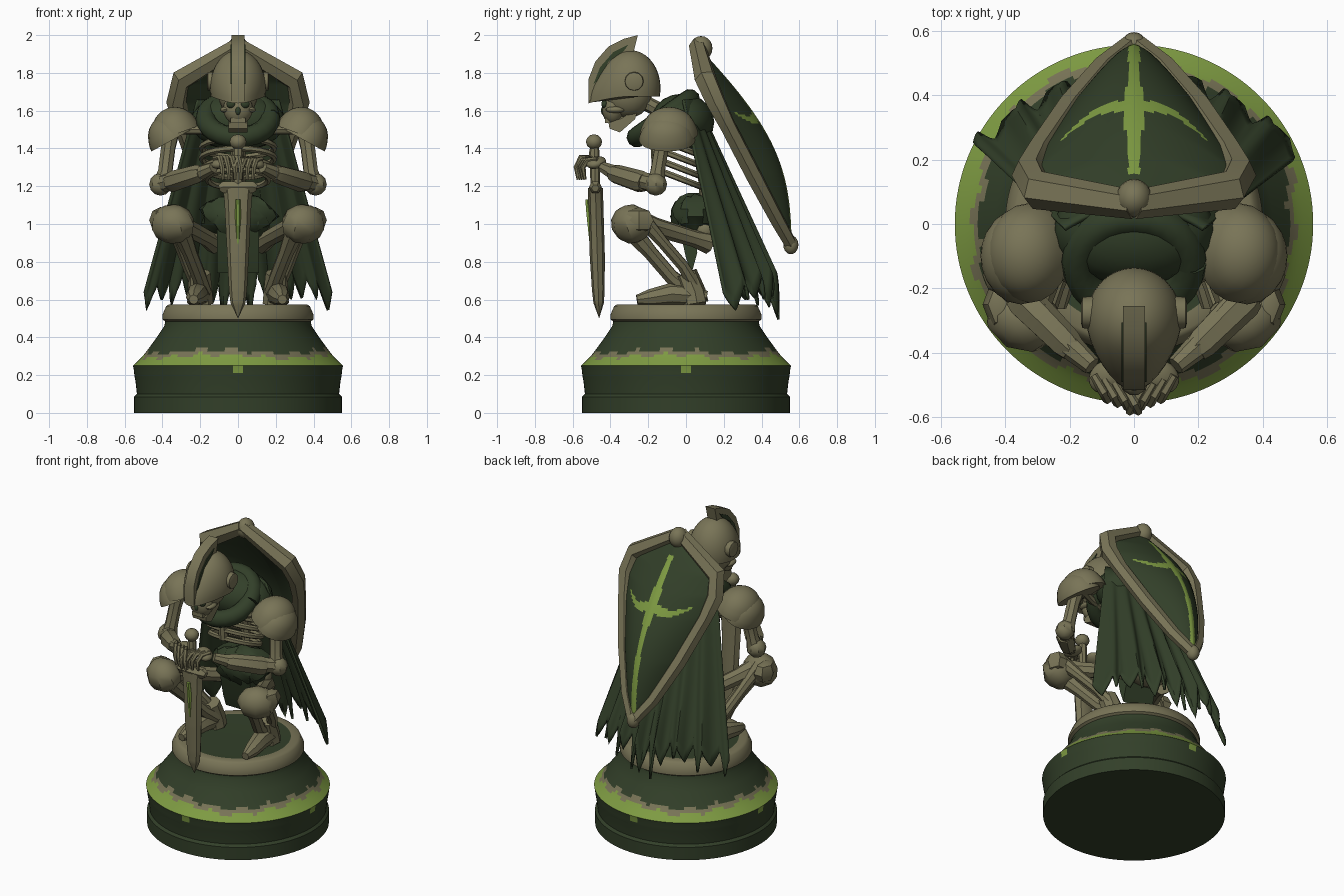
import bpy, bmesh, random
from math import sin, cos, pi, acos, radians
from mathutils import Vector, Euler

random.seed(4)
cube = bpy.data.objects.get("Cube")
if cube:
    bpy.data.objects.remove(cube, do_unlink=True)


def material(name, rgb):
    m = bpy.data.materials.new(name)
    m.use_nodes = True
    m.diffuse_color = (*rgb, 1)
    m.node_tree.nodes["Principled BSDF"].inputs["Base Color"].default_value = (*rgb, 1)
    return m


BONE = material("weathered bone", (.19, .175, .095))
DARK = material("dark green", (.032, .05, .022))
LIME = material("moss green", (.21, .33, .055))
SIDES = ((1, "left"), (-1, "right"))


def finish(name, bm, mats, rule=None):
    for f in bm.faces:
        f.material_index = rule(f.calc_center_median()) if rule else 0
    me = bpy.data.meshes.new(name)
    bm.to_mesh(me)
    bm.free()
    for m in mats:
        me.materials.append(m)
    ob = bpy.data.objects.new(name, me)
    bpy.context.collection.objects.link(ob)
    return ob


def surface(name, fn, rows, cols, mats, rule=None, closed=True):
    """Sheet of quads over fn(row, col), welded and optionally capped."""
    bm = bmesh.new()
    v = [[bm.verts.new(fn(i / rows, j / cols)) for j in range(cols + 1)] for i in range(rows + 1)]
    for i in range(rows):
        for j in range(cols):
            bm.faces.new((v[i][j], v[i][j + 1], v[i + 1][j + 1], v[i + 1][j]))
    bmesh.ops.remove_doubles(bm, verts=bm.verts, dist=.0002)
    if closed:
        bmesh.ops.holes_fill(bm, edges=[e for e in bm.edges if e.is_boundary])
        bmesh.ops.recalc_face_normals(bm, faces=bm.faces)
    return finish(name, bm, mats, rule)


def tube(name, pts, radii, mat, sides=8):
    """Round bar through pts, one radius per point."""
    pts = [Vector(p) for p in pts]
    n = len(pts) - 1
    if not isinstance(radii, (list, tuple)):
        radii = [radii] * (n + 1)
    tans = [(pts[min(i + 1, n)] - pts[max(i - 1, 0)]).normalized() for i in range(n + 1)]
    quats = [tans[0].to_track_quat('Z', 'Y')]
    for a, b in zip(tans, tans[1:]):
        quats.append(a.rotation_difference(b) @ quats[-1])

    def fn(t, s):
        i, a = round(t * n), s * 2 * pi
        return pts[i] + quats[i] @ (Vector((cos(a), sin(a), 0)) * radii[i])
    return surface(name, fn, n, sides, [mat])


def ball(name, c, r, mat, rot=(0, 0, 0), low=-1, bend=None, rows=10, cols=20):
    """Ellipsoid, cut below the given height; bend reshapes each point."""
    q = Euler(rot)

    def fn(t, s):
        a, b = t * acos(low), s * 2 * pi
        p = Vector((sin(a) * cos(b), sin(a) * sin(b), cos(a)))
        p = bend(p) if bend else p
        p = Vector((p.x * r[0], p.y * r[1], p.z * r[2]))
        p.rotate(q)
        return p + Vector(c)
    return surface(name, fn, rows, cols, [mat])


def slab(name, outline, half, mat, x=0):
    """Side profile in (y, z), extruded across x."""
    bm = bmesh.new()
    f = bm.faces.new([bm.verts.new((x - half, y, z)) for y, z in outline])
    g = bmesh.ops.extrude_face_region(bm, geom=[f])["geom"]
    bmesh.ops.translate(bm, vec=(half * 2, 0, 0), verts=[e for e in g if isinstance(e, bmesh.types.BMVert)])
    bmesh.ops.recalc_face_normals(bm, faces=bm.faces)
    return finish(name, bm, [mat])


def lerp_table(table, t):
    for (a, p), (b, q) in zip(table, table[1:]):
        if t <= b:
            return p + (q - p) * (t - a) / (b - a)
    return table[-1][1]


# Pedestal: turned profile with a chipped, mossy ledge
profile = [(0, 0), (.55, 0), (.55, .085), (.535, .1), (.543, .17), (.547, .19), (.55, .21), (.552, .23),
           (.556, .25), (.54, .265), (.525, .28), (.51, .295), (.497, .31), (.485, .325), (.47, .345),
           (.43, .4), (.39, .46), (.385, .485), (.4, .495), (.4, .52), (.38, .565), (.365, .575), (.32, .572), (0, .572)]


def pedestal_point(t, s):
    r, z = profile[round(t * (len(profile) - 1))]
    return (r * cos(s * 2 * pi), r * sin(s * 2 * pi), z)


def pedestal_rule(c):
    a = Vector((c.x, c.y)).angle_signed(Vector((1, 0)), 0)
    chip = sin(a * 7) * sin(a * 11 + 1) * .02
    if c.z > .485:
        return 1 if c.z > .57 and c.xy.length < .32 else 0
    if c.z < .25:
        return 2 if c.z > .2 and .25 - c.z < .045 - min(abs(c.x), abs(c.y)) else 1
    if c.z < .3 + chip:
        return 2
    return 0 if c.z < .325 + chip else 1


surface("pedestal", pedestal_point, len(profile) - 1, 128, [BONE, DARK, LIME], pedestal_rule)

# Shield: kite outline, domed panel, thick rim
widths = [(0, .0), (.17, .3), (.28, .325), (.4, .295), (.65, .2), (.87, .095), (1, .0)]


def shield_point(t, f, dome=.15):
    w = lerp_table(widths, t)
    return Vector((f * w, .06 + .5 * t - .04 * abs(f) * w / .3 + dome * (1 - f * f) * sin(pi * t), 1.945 - 1.06 * t))


def emblem(c):
    x, t = abs(c.x), (1.945 - c.z) / 1.06
    stem = x < .018 + .02 * max(0, 1 - abs(t - .34) * 7) and t > .1
    arm = x < .23 and abs(t - .34 - .03 * sin(x * 14)) < .03 - .1 * x
    return 0 if stem or arm else 1


panel = surface("shield_panel", lambda t, s: shield_point(t, s * 2 - 1), 90, 60, [LIME, DARK], emblem, closed=False)
mod = panel.modifiers.new("thickness", 'SOLIDIFY')
mod.thickness, mod.offset, mod.material_offset = .03, -1, 1
for s, side in SIDES:
    steps = [k[0] for k in widths]
    tube(side + "_shield_rim", [shield_point(t, s, 0) for t in steps],
         [.045, .06, .055, .045, .045, .04, .035], BONE, 6)
ball("shield_top_boss", (0, .08, 1.93), (.055, .06, .065), BONE)
ball("shield_tip_boss", (0, .555, .89), (.04, .04, .05), BONE)

# Cape: flared sheet with folds and a torn hem
tears = [random.uniform(.08, .26) for _ in range(16)]


def cape_point(t, s):
    a = s * 2 - 1
    k = min(int(s * 15), 14)
    spike = tears[k] * (1 - abs((s * 15 - k) * 2 - 1))
    fold = sin(a * 24) * .025 * t
    return ((.22 + .28 * t) * a * (1 + spike * t ** 6 * .3),
            .06 + .4 * t - (.07 + .16 * t) * a * a + fold + spike * t ** 5 * .15,
            1.66 - t * (.92 + .1 * a ** 4) - spike * t ** 5)


cape = surface("cape", cape_point, 20, 120, [DARK], closed=False)
cape.modifiers.new("thickness", 'SOLIDIFY').thickness = .015
ball("shoulder_cloth", (0, -.02, 1.54), (.25, .17, .15), DARK)
tube("cowl", [(.17 * cos(a * pi / 12), -.12 + .14 * sin(a * pi / 12), 1.56 + .1 * sin(a * pi / 12))
              for a in range(25)], .055, DARK, 10)

# Torso: spine, ribs, hips and waist cloth
tube("spine", [(0, -.25, 1.66), (0, -.1, 1.58), (0, .07, 1.42), (0, .11, 1.2), (0, .1, .98)], .04, BONE)
tube("breastbone", [(0, -.16, 1.45), (0, -.15, 1.28)], .03, BONE)
for i in range(5):
    z, w = 1.46 - i * .055, .2 - abs(i - 1.5) * .015
    tube(f"rib_{i}", [(w * sin(a), -.03 + .13 * cos(a), z - .05 * cos(a))
                      for a in [k * pi / 10 for k in range(21)]], .017, BONE, 6)
ball("hips", (0, .1, .97), (.17, .1, .1), BONE)
ball("waist_cloth", (0, .05, 1.04), (.2, .13, .12), DARK,
     bend=lambda p: p * (1 + .1 * sin(p.x * 14 + p.z * 9)))
slab("loin_cloth", [(-.05, 1.05), (.03, 1.05), (.06, .85), (.03, .74), (.0, .82)], .11, DARK)

# Skull and jaw
ball("skull", (0, -.31, 1.69), (.105, .13, .13), BONE)
ball("face", (0, -.385, 1.61), (.078, .06, .085), BONE)
slab("jaw", [(-.25, 1.62), (-.27, 1.555), (-.35, 1.485), (-.405, 1.505), (-.41, 1.535), (-.34, 1.56)], .05, BONE)
slab("teeth", [(-.33, 1.57), (-.43, 1.56), (-.43, 1.535), (-.33, 1.53)], .04, BONE)
ball("nose_hole", (0, -.44, 1.6), (.014, .01, .022), DARK)


# Helmet: dome drawn forward into a peak, curved crest
def helmet_bend(p):
    front = max(0, -p.y) ** 2
    low = max(0, .75 - p.z)
    return Vector((p.x * (1 - .15 * front * low), p.y - .45 * front * low, p.z - .2 * front * low))


ball("helmet", (0, -.295, 1.72), (.148, .16, .2), BONE, low=-.22, bend=helmet_bend, rows=14, cols=32)
outer = [(-.515, 1.65), (-.515, 1.77), (-.48, 1.86), (-.41, 1.94), (-.33, 1.98), (-.255, 2.0)]
slab("helmet_crest", outer + [(-.28, 1.9), (-.38, 1.84), (-.43, 1.75), (-.47, 1.65)], .034, BONE)
for s, side in SIDES:
    slab(side + "_crest_inlay", [(y + .025, z - .03) for y, z in outer[1:5]]
         + [(-.33, 1.915), (-.41, 1.86), (-.455, 1.77)], .003, DARK, x=s * .036)
    tube(side + "_helmet_stud", [(s * .12, -.275, 1.755), (s * .16, -.275, 1.755), (s * .165, -.275, 1.755)],
         [.052, .048, .03], BONE, 12)
    ball(side + "_eye_socket", (s * .037, -.432, 1.635), (.025, .016, .022), DARK)
    ball(side + "_cheekbone", (s * .065, -.375, 1.605), (.028, .05, .018), BONE)

# Sword standing point down
ball("sword_pommel", (0, -.487, 1.435), (.045, .045, .04), BONE, rows=6, cols=10)
tube("sword_grip", [(0, -.485, 1.42), (0, -.485, 1.38), (0, -.48, 1.2)], [.02, .028, .025], BONE)
tube("sword_guard", [(-.1, -.48, 1.19), (-.08, -.48, 1.195), (.08, -.48, 1.195), (.1, -.48, 1.19)],
     [.02, .035, .035, .02], BONE, 6)
blade_shape = [(0, .08), (.1, .072), (.78, .048), (.88, .04), (1, 0)]


def blade_point(t, s):
    w, a = lerp_table(blade_shape, t), s * 2 * pi
    return (w * cos(a), -.48 + .02 * t + min(.04, w * .7) * sin(a), 1.19 - .69 * t)


surface("sword_blade", blade_point, 50, 8, [BONE])
tube("blade_groove", [(0, -.523, 1.13), (0, -.513, 1.05), (0, -.497, .8)], [.012, .016, .004], LIME, 6)

# Limbs and armour, mirrored
for s, side in SIDES:
    def at(x, y, z):
        return (s * x, y, z)

    # shoulder plates
    def flare(p):
        return p * (1 + .18 * max(0, .3 - p.z))
    ball(side + "_shoulder_guard", at(.33, -.09, 1.49), (.125, .145, .13), BONE, (0, s * .35, 0), -.1, flare)
    ball(side + "_shoulder_lame", at(.36, -.1, 1.46), (.115, .14, .12), BONE, (0, s * .5, 0), -.15, flare)
    tube(side + "_collar_bone", [at(.05, -.17, 1.47), at(.2, -.16, 1.5), at(.33, -.1, 1.5)], .025, BONE)
    # arm
    tube(side + "_upper_arm", [at(.36, -.11, 1.5), at(.37, -.13, 1.4), at(.385, -.15, 1.28), at(.4, -.16, 1.2)],
         [.055, .04, .04, .055], BONE)
    ball(side + "_elbow", at(.41, -.16, 1.21), (.06, .06, .06), BONE, rows=6, cols=8)
    tube(side + "_forearm", [at(.41, -.16, 1.21), at(.3, -.27, 1.24), at(.22, -.36, 1.26), at(.13, -.44, 1.3)],
         [.05, .045, .045, .03], BONE)
    tube(side + "_bracer", [at(.36, -.22, 1.22), at(.34, -.24, 1.225), at(.21, -.37, 1.265), at(.19, -.39, 1.27)],
         [.05, .058, .05, .042], BONE, 7)
    ball(side + "_hand", at(.085, -.475, 1.325), (.06, .05, .03), BONE, (0, s * .3, s * -.6))
    for k in range(4):
        x, y = .095 - k * .032, -.5 - k * .012
        tube(f"{side}_finger_{k}", [at(x + .03, y + .03, 1.345), at(x, y - .02, 1.345 - s * .008),
                                    at(x - .012, y - .045, 1.3), at(x - .015, y - .035, 1.235)],
             [.013, .016, .014, .008], BONE, 6)
    # leg
    hip, knee, ankle = Vector(at(.12, .12, .9)), Vector(at(.34, -.28, 1.02)), Vector(at(.2, .03, .66))
    tube(side + "_thigh", [hip, hip.lerp(knee, .2), hip.lerp(knee, .7), knee], [.06, .045, .05, .07], BONE)
    ball(side + "_knee_guard", at(.345, -.29, 1.0), (.125, .105, .105), BONE, (.4, 0, s * .5), rows=6, cols=8)
    ball(side + "_knee_wing", at(.41, -.25, 1.02), (.06, .09, .07), BONE, rows=4, cols=6)
    for off, r in ((-.03, .04), (.03, .032)):
        o = Vector((s * off, off, off))
        tube(f"{side}_shin_{'inner' if off < 0 else 'outer'}",
             [knee + o, knee.lerp(ankle, .4) + o, knee.lerp(ankle, .75) + o, ankle + o * .5],
             [r * 1.4, r, r, r * 1.2], BONE)
    tube(side + "_ankle_cuff", [at(.205, .0, .74), at(.2, .04, .64), at(.2, .05, .58)], [.06, .065, .07], BONE)
    tube(side + "_foot", [at(.2, .11, .61), at(.2, .05, .62), at(.215, -.08, .63), at(.23, -.19, .61), at(.235, -.26, .6)],
         [.035, .055, .058, .045, .025], BONE)

# Smooth shading with sharp edges kept
bpy.ops.object.select_all(action='DESELECT')
for ob in bpy.context.collection.objects:
    if ob.type == 'MESH':
        ob.select_set(True)
        bpy.context.view_layer.objects.active = ob
bpy.ops.object.shade_smooth_by_angle(angle=radians(38))
